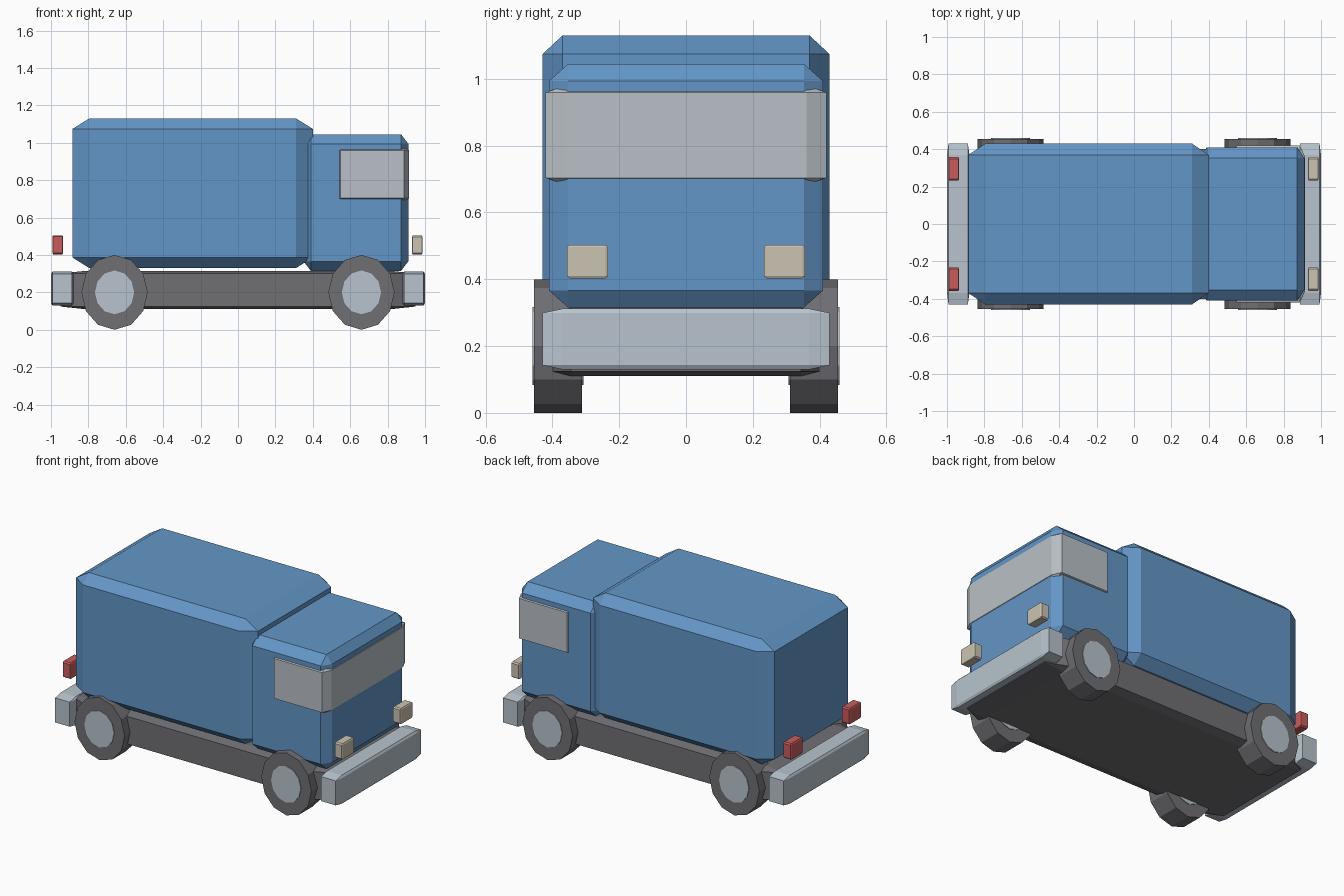
import bpy
import bmesh
import math
from mathutils import Matrix, Vector

old = bpy.data.objects.get("Cube")
if old:
    bpy.data.objects.remove(old, do_unlink=True)


def material(name, rgb):
    mat = bpy.data.materials.new(name)
    mat.use_nodes = True
    color = (*rgb, 1.0)
    mat.diffuse_color = color
    mat.node_tree.nodes["Principled BSDF"].inputs["Base Color"].default_value = color
    return mat


blue = material("blue_paint", (0.127, 0.305, 0.57))
glass = material("window_grey", (0.49, 0.53, 0.57))
metal = material("light_metal", (0.48, 0.55, 0.61))
rubber = material("dark_grey", (0.16, 0.16, 0.175))
red = material("tail_red", (0.58, 0.107, 0.107))
cream = material("lamp_cream", (0.6, 0.55, 0.45))


def finish(name, bm, mat):
    bmesh.ops.recalc_face_normals(bm, faces=bm.faces)
    mesh = bpy.data.meshes.new(name)
    bm.to_mesh(mesh)
    bm.free()
    mesh.materials.append(mat)
    obj = bpy.data.objects.new(name, mesh)
    bpy.context.collection.objects.link(obj)
    return obj


def box(name, mat, low, high, chamfer=0.07):
    """Chamfered unit cube stretched between two corners."""
    low, high = Vector(low), Vector(high)
    bm = bmesh.new()
    bmesh.ops.create_cube(bm, size=1)
    bmesh.ops.bevel(bm, geom=bm.edges[:], offset=chamfer, segments=1,
                    affect='EDGES', profile=0.5)
    bmesh.ops.scale(bm, vec=high - low, verts=bm.verts)
    bmesh.ops.translate(bm, vec=(low + high) / 2, verts=bm.verts)
    return finish(name, bm, mat)


def disc(name, mat, center, rx, rz, width):
    """Twelve-sided cylinder lying along y, with a corner at the bottom."""
    bm = bmesh.new()
    bmesh.ops.create_cone(bm, cap_ends=True, segments=12, radius1=1, radius2=1,
                          depth=width,
                          matrix=Matrix.Rotation(math.pi / 2, 4, 'X'))
    bmesh.ops.scale(bm, vec=(rx, 1, rz), verts=bm.verts)
    bmesh.ops.translate(bm, vec=center, verts=bm.verts)
    return finish(name, bm, mat)


# Body
box("cargo_box", blue, (-0.885, -0.43, 0.33), (0.4, 0.43, 1.13))
box("cab", blue, (0.35, -0.41, 0.315), (0.911, 0.41, 1.045))
box("cab_windows", glass, (0.52, -0.42, 0.683), (0.914, 0.42, 0.98))
box("chassis", rubber, (-0.95, -0.4, 0.11), (0.95, 0.4, 0.315))

# Bumpers
box("front_bumper", metal, (0.88, -0.43, 0.13), (1.0, 0.43, 0.312))
box("rear_bumper", metal, (-1.0, -0.43, 0.13), (-0.88, 0.43, 0.312))

# Lamps and wheels, mirrored across the centre line
for side, s in (("left", 1), ("right", -1)):
    y0, y1 = sorted((s * 0.233, s * 0.357))
    box(f"headlight_{side}", cream, (0.93, y0, 0.403), (0.987, y1, 0.503))
    box(f"tail_light_{side}", red, (-0.992, y0, 0.403), (-0.935, y1, 0.505))
    for end, x in (("front", 0.66), ("rear", -0.66)):
        center = (x, s * 0.383, 0.2)
        disc(f"{end}_tyre_{side}", rubber, center, 0.177, 0.2, 0.144)
        disc(f"{end}_hub_{side}", metal, center, 0.105, 0.117, 0.152)
